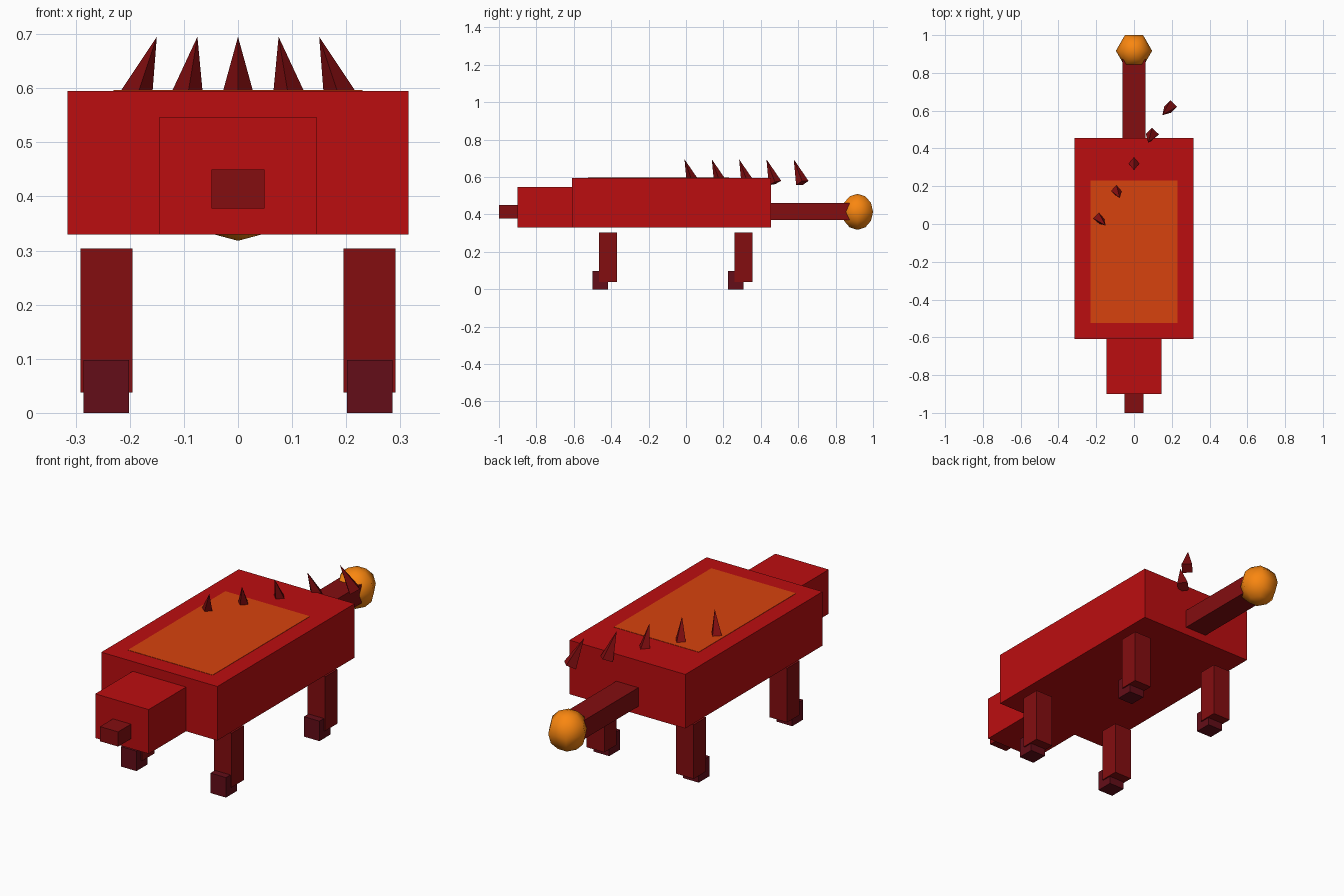
import bpy, math
from mathutils import Vector

if "Cube" in bpy.data.objects:
    bpy.data.objects.remove(bpy.data.objects["Cube"])


def material(name, rgb):
    m = bpy.data.materials.new(name)
    m.diffuse_color = (*rgb, 1)
    m.use_nodes = True
    m.node_tree.nodes["Principled BSDF"].inputs["Base Color"].default_value = m.diffuse_color
    return m


RED = material("red", (0.50, 0.004, 0.005))
DARK = material("dark_red", (0.23, 0.004, 0.005))
CLAW = material("maroon", (0.125, 0.004, 0.009))
ORANGE = material("orange", (0.95, 0.24, 0.005))
EMBER = material("ember", (0.68, 0.055, 0.004))


def finish(name, mat):
    ob = bpy.context.object
    ob.name = name
    ob.data.materials.append(mat)
    return ob


def box(name, mat, x, y, z):
    """Box from (min, max) ranges on each axis."""
    size = [b - a for a, b in (x, y, z)]
    mid = [(a + b) / 2 for a, b in (x, y, z)]
    bpy.ops.mesh.primitive_cube_add(size=1, location=mid)
    ob = finish(name, mat)
    ob.scale = size
    bpy.ops.object.transform_apply(location=False, rotation=False, scale=True)
    return ob


# Body, head and snout
box("body", RED, (-0.315, 0.315), (-0.61, 0.455), (0.33, 0.595))
box("back_plate", EMBER, (-0.23, 0.23), (-0.525, 0.23), (0.56, 0.5965))
box("head", RED, (-0.145, 0.145), (-0.90, -0.60), (0.33, 0.547))
box("snout", DARK, (-0.049, 0.049), (-1.0, -0.89), (0.378, 0.45))

# Legs and feet
for side, s in (("left", -1), ("right", 1)):
    for end, y in (("front", -0.4175), ("back", 0.3075)):
        lx = sorted((s * 0.195, s * 0.291))
        fx = sorted((s * 0.201, s * 0.285))
        box(f"{end}_{side}_leg", DARK, lx, (y - 0.048, y + 0.048), (0.038, 0.304))
        box(f"{end}_{side}_foot", CLAW, fx, (y - 0.083, y + 0.001), (0, 0.098))

# Tail with low-poly ball
box("tail", DARK, (-0.06, 0.06), (0.43, 0.873), (0.37, 0.462))
bpy.ops.mesh.primitive_uv_sphere_add(segments=6, ring_count=6, radius=0.096,
                                     location=(0, 0.917, 0.414),
                                     rotation=(0, 0, math.radians(30)))
finish("tail_ball", ORANGE)
bpy.ops.object.shade_smooth()

# Row of leaning four-sided spikes
for i in range(5):
    base = Vector((0.097 * (i - 2), 0.038 + 0.146 * i, 0.568))
    tip = Vector((0.075 * (i - 2), -0.008 + 0.146 * i, 0.695))
    axis = tip - base
    bpy.ops.mesh.primitive_cone_add(vertices=4, radius1=0.035, radius2=0,
                                    depth=axis.length, location=(base + tip) / 2)
    ob = finish(f"spike_{i + 1}", DARK)
    ob.rotation_euler = Vector((0, 0, 1)).rotation_difference(axis).to_euler()
